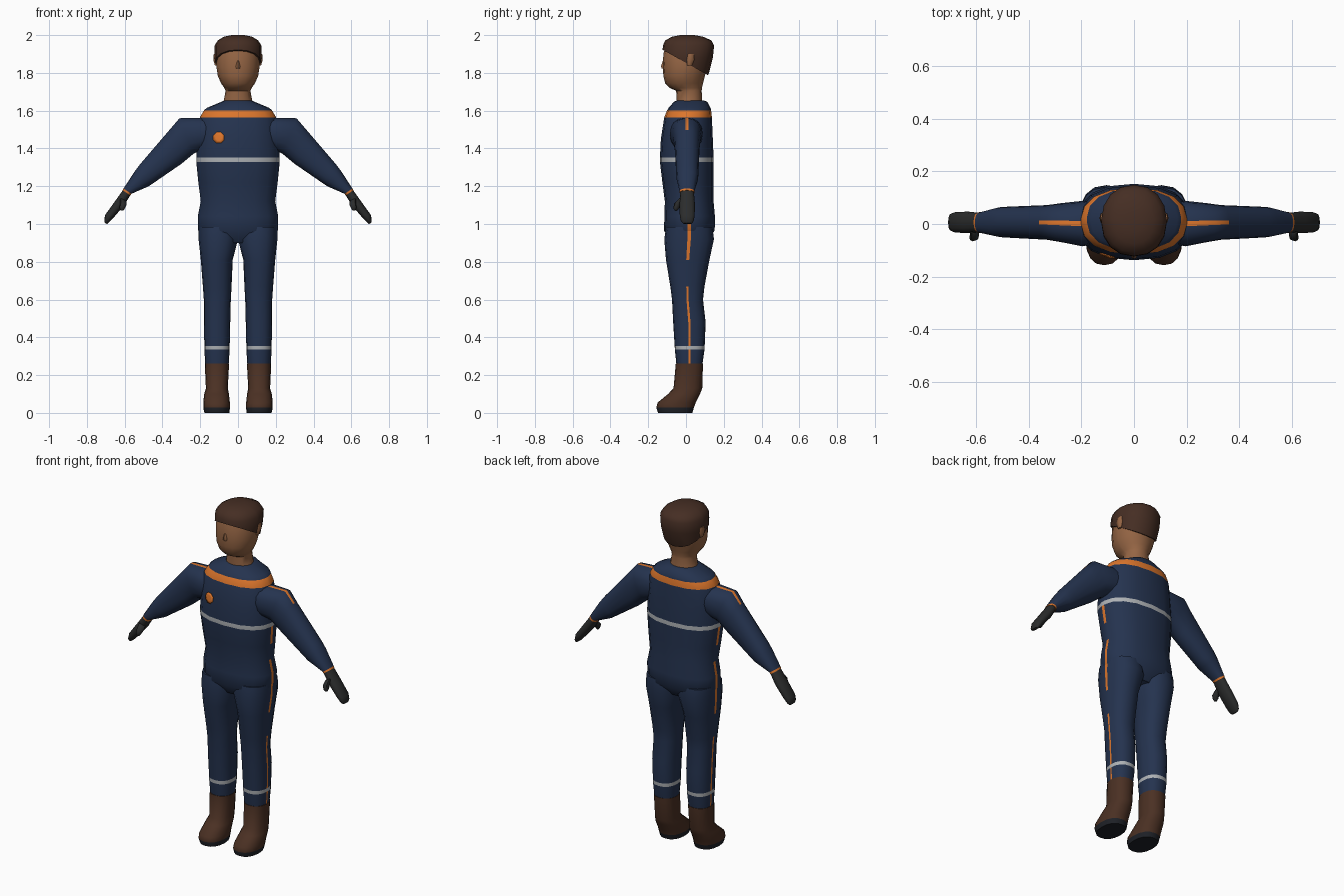
import bpy, bmesh, math
from mathutils import Vector

if "Cube" in bpy.data.objects:
    bpy.data.objects.remove(bpy.data.objects["Cube"])


def material(name, rgb):
    m = bpy.data.materials.new(name)
    m.use_nodes = True
    m.diffuse_color = (*rgb, 1)
    node = next(n for n in m.node_tree.nodes if n.type == 'BSDF_PRINCIPLED')
    node.inputs["Base Color"].default_value = (*rgb, 1)
    return m


navy = material("navy cloth", (0.018, 0.033, 0.078))
orange = material("orange trim", (0.72, 0.18, 0.025))
silver = material("reflective grey", (0.42, 0.44, 0.46))
skin = material("skin", (0.30, 0.13, 0.058))
brown = material("hair brown", (0.060, 0.027, 0.017))
leather = material("boot leather", (0.070, 0.030, 0.017))
charcoal = material("glove charcoal", (0.024, 0.025, 0.025))
rubber = material("sole rubber", (0.013, 0.015, 0.020))


def finish(name, bm, mats, angle=50):
    bmesh.ops.recalc_face_normals(bm, faces=bm.faces)
    me = bpy.data.meshes.new(name)
    bm.to_mesh(me)
    bm.free()
    for m in mats:
        me.materials.append(m)
    ob = bpy.data.objects.new(name, me)
    bpy.context.collection.objects.link(ob)
    bpy.ops.object.select_all(action='DESELECT')
    bpy.context.view_layer.objects.active = ob
    ob.select_set(True)
    bpy.ops.object.shade_smooth_by_angle(angle=math.radians(angle))
    return ob


def loft(name, rows, mats, rule=None, sx=1, sides=16, power=0.85, gap=2.5, cut=None):
    """Skin rows of (outer x, outer z, inner x, inner z, front y, back y).
    A narrow strip of faces runs down the outer and inner sides."""
    half = sides // 2
    step = math.pi / half
    g = math.radians(gap)
    angles = []
    for base in (0, math.pi):
        angles += [base - g, base + g] + [base + step * k for k in range(1, half)]
    bm = bmesh.new()
    rings = []
    for ox, oz, ix, iz, yf, yb in rows:
        c = Vector((sx * (ox + ix) / 2, (yf + yb) / 2, (oz + iz) / 2))
        u = Vector((sx * (ox - ix) / 2, 0, (oz - iz) / 2))
        v = Vector((0, (yb - yf) / 2, 0))
        ring = []
        for a in angles:
            ca, sa = math.cos(a), math.sin(a)
            ring.append(bm.verts.new(c + u * math.copysign(abs(ca) ** power, ca)
                                     + v * math.copysign(abs(sa) ** power, sa)))
        rings.append(ring)
    n = len(angles)
    for i, (a, b) in enumerate(zip(rings, rings[1:])):
        for k in range(n):
            j = (k + 1) % n
            f = bm.faces.new((a[k], a[j], b[j], b[k]))
            if rule:
                strip = 1 if k == 0 else -1 if k == half + 1 else 0
                f.material_index = rule(i, f.calc_center_median().z, strip)
    for ring, i in ((rings[0], 0), (rings[-1], len(rows) - 2)):
        f = bm.faces.new(ring)
        if rule:
            f.material_index = rule(i, f.calc_center_median().z, 0)
    if cut:
        geom = bm.verts[:] + bm.edges[:] + bm.faces[:]
        res = bmesh.ops.bisect_plane(bm, geom=geom, plane_co=cut[0],
                                     plane_no=cut[1], clear_inner=True)
        rim = [e for e in res['geom_cut'] if isinstance(e, bmesh.types.BMEdge)]
        bmesh.ops.holes_fill(bm, edges=rim, sides=0)
    return finish(name, bm, mats)


def level(rows):
    """Rows of (z, half width, front y, back y), centred on x = 0."""
    return [(w, z, -w, z, yf, yb) for z, w, yf, yb in rows]


def side_level(rows):
    """Rows of (z, outer x, inner x, front y, back y)."""
    return [(o, z, i, z, yf, yb) for z, o, i, yf, yb in rows]


# Jacket and hips: shoulder yoke, chest band and side piping
def jacket_rule(i, z, strip):
    if 1.565 < z < 1.602:
        return 1
    if 1.328 < z < 1.352:
        return 2
    return 1 if strip and (0.8 < z < 1.12 or 1.22 < z < 1.328) else 0


jacket = loft("jacket", level([
    (1.655, .07, -.045, .09), (1.648, .085, -.063, .112), (1.615, .165, -.092, .13),
    (1.602, .18, -.10, .133), (1.565, .202, -.115, .137), (1.45, .215, -.133, .142),
    (1.352, .221, -.138, .146), (1.328, .221, -.138, .146), (1.22, .21, -.125, .146),
    (1.12, .197, -.112, .146), (1.04, .213, -.114, .153), (.965, .211, -.117, .152),
    (.90, .15, -.07, .10)]), [navy, orange, silver], jacket_rule)

# Chest badge, laid over the jacket front
bpy.context.view_layer.update()
bm = bmesh.new()


def on_chest(r, a):
    start = Vector((-.102 + r * math.cos(a), -1, 1.457 + r * math.sin(a)))
    hit, pos, _, _ = jacket.ray_cast(start, Vector((0, 1, 0)))
    return bm.verts.new(pos + Vector((0, -.004, 0)))


turn = [math.tau * (k + .5) / 8 for k in range(8)]
mid = on_chest(0, 0)
inner = [on_chest(.016, a) for a in turn]
outer = [on_chest(.031, a) for a in turn]
for k in range(8):
    j = (k + 1) % 8
    bm.faces.new((mid, inner[k], inner[j]))
    bm.faces.new((inner[k], outer[k], outer[j], inner[j]))
badge = finish("chest_badge", bm, [orange])
solid = badge.modifiers.new("thickness", 'SOLIDIFY')
solid.thickness = .004
solid.offset = 0

# Head, nose and hair
loft("head", level([
    (1.62, .085, -.05, .09), (1.66, .074, -.05, .085), (1.705, .066, -.052, .083),
    (1.72, .072, -.085, .084), (1.745, .09, -.11, .09), (1.785, .107, -.12, .10),
    (1.83, .114, -.122, .115), (1.90, .114, -.12, .125), (1.96, .09, -.10, .11)]),
    [skin], power=.95)
loft("nose", level([
    (1.865, .006, -.122, -.10), (1.835, .013, -.133, -.10), (1.822, .012, -.128, -.10)]),
    [skin], sides=8, power=1)
loft("hair", level([
    (1.74, .088, -.12, .095), (1.80, .112, -.125, .122), (1.88, .124, -.127, .142),
    (1.945, .124, -.122, .149), (1.972, .107, -.11, .134), (1.991, .076, -.075, .092),
    (2.0, .035, -.03, .045)]), [brown], power=.92,
    cut=(Vector((0, 0, 1.853)), Vector((0, .56, 1))))


def trouser_rule(i, z, strip):
    if .335 < z < .355:
        return 2
    return 1 if strip == 1 and (z < .67 or z > .81) else 0


for side, sx in (("left", 1), ("right", -1)):
    loft(side + "_ear", side_level([
        (1.90, .128, .10, .005, .045), (1.87, .131, .10, 0, .045),
        (1.838, .122, .10, .005, .032)]), [skin], sx=sx, sides=8)

    # Trouser leg with outer piping and shin band
    loft(side + "_trouser_leg", side_level([
        (.985, .208, .005, -.105, .14), (.92, .209, .0, -.115, .148),
        (.81, .197, .028, -.106, .124), (.67, .186, .034, -.083, .098),
        (.60, .181, .038, -.074, .09), (.48, .181, .041, -.068, .104),
        (.355, .178, .044, -.06, .099), (.335, .178, .044, -.059, .098),
        (.25, .173, .05, -.05, .086)]), [navy, orange, silver], trouser_rule, sx)

    # Boot with rubber sole
    loft(side + "_boot", side_level([
        (.262, .176, .047, -.054, .09), (.13, .17, .054, -.066, .086),
        (.10, .179, .048, -.095, .074), (.055, .184, .043, -.15, .052),
        (.028, .184, .042, -.157, .042), (.0, .178, .046, -.148, .034)]),
        [leather, rubber], lambda i, z, s: int(z < .028), sx)

    # Sleeve with shoulder strip and cuff trim
    loft(side + "_sleeve", [
        (.14, 1.562, .14, 1.40, -.075, .08), (.20, 1.562, .195, 1.39, -.085, .088),
        (.31, 1.56, .235, 1.372, -.07, .08), (.362, 1.499, .30, 1.318, -.06, .072),
        (.52, 1.315, .44, 1.222, -.052, .066), (.548, 1.277, .472, 1.20, -.05, .064),
        (.606, 1.188, .564, 1.160, -.034, .045), (.611, 1.179, .569, 1.151, -.034, .045)],
        [navy, orange], lambda i, z, s: int(i == 6 or (s == 1 and i < 3)), sx, gap=4.5)

    # Gloved hand and thumb
    loft(side + "_glove", [
        (.607, 1.182, .568, 1.156, -.031, .042), (.655, 1.115, .602, 1.10, -.034, .047),
        (.704, 1.047, .653, 1.04, -.033, .046), (.708, 1.02, .683, 1.008, -.027, .04),
        (.705, 1.005, .694, 1.0, -.015, .03)], [charcoal], sx=sx, sides=12)
    loft(side + "_thumb", [
        (.625, 1.14, .592, 1.122, -.04, .0), (.625, 1.112, .59, 1.10, -.064, -.02),
        (.627, 1.085, .60, 1.08, -.066, -.038), (.622, 1.073, .608, 1.07, -.06, -.045)],
        [charcoal], sx=sx, sides=8)
